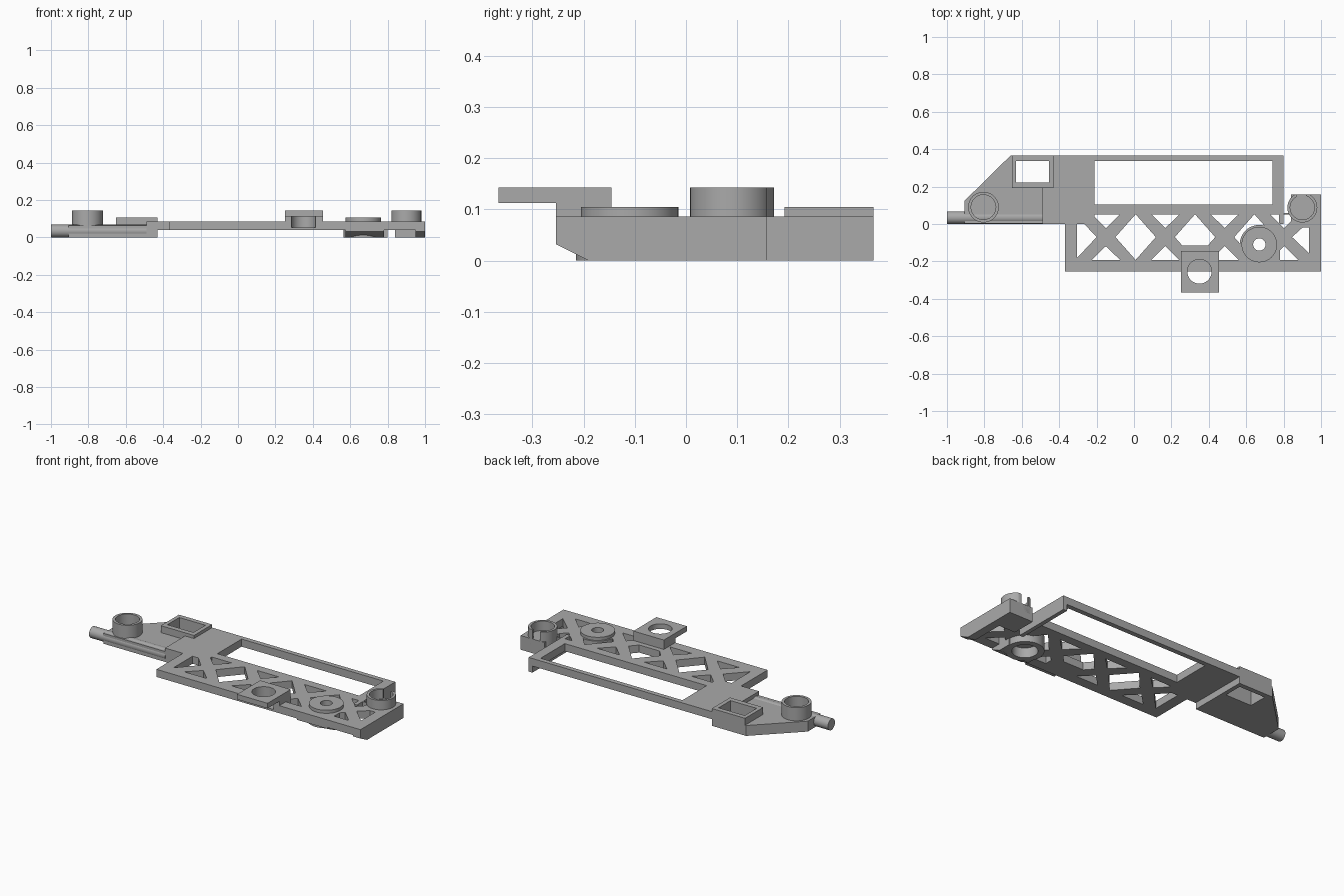
import bpy, bmesh, math

cube = bpy.data.objects.get("Cube")
if cube:
    bpy.data.objects.remove(cube, do_unlink=True)

grey = bpy.data.materials.new("plain_grey")
grey.use_nodes = True
grey.diffuse_color = (0.4, 0.4, 0.4, 1)
grey.node_tree.nodes["Principled BSDF"].inputs["Base Color"].default_value = (0.4, 0.4, 0.4, 1)


def prisms(name, outlines, z0, z1, along_x=False):
    """Extrude outlines from z0 to z1, or (y, z) outlines along x."""
    bm = bmesh.new()
    for pts in outlines:
        place = (lambda p, h: (h, p[0], p[1])) if along_x else (lambda p, h: (p[0], p[1], h))
        low = [bm.verts.new(place(p, z0)) for p in pts]
        high = [bm.verts.new(place(p, z1)) for p in pts]
        bm.faces.new(low[::-1])
        bm.faces.new(high)
        for i in range(len(pts)):
            j = (i + 1) % len(pts)
            bm.faces.new((low[i], low[j], high[j], high[i]))
    bmesh.ops.recalc_face_normals(bm, faces=bm.faces)
    mesh = bpy.data.meshes.new(name)
    bm.to_mesh(mesh)
    bm.free()
    mesh.materials.append(grey)
    obj = bpy.data.objects.new(name, mesh)
    bpy.context.collection.objects.link(obj)
    return obj


def rect(x0, x1, y0, y1):
    return [(x0, y0), (x1, y0), (x1, y1), (x0, y1)]


def disc(x, y, r, n=48):
    return [(x + r * math.cos(2 * math.pi * i / n), y + r * math.sin(2 * math.pi * i / n)) for i in range(n)]


def box(name, x0, x1, y0, y1, z0, z1):
    return prisms(name, [rect(x0, x1, y0, y1)], z0, z1)


def cut(obj, outlines, z0, z1):
    cutter = prisms(obj.name + "_cutter", outlines, z0, z1)
    cutter.hide_render = True
    cutter.hide_set(True)
    mod = obj.modifiers.new("cut", 'BOOLEAN')
    mod.object = cutter
    mod.solver = 'EXACT'
    # Bake the cut, then drop the helper
    bpy.context.view_layer.update()
    graph = bpy.context.evaluated_depsgraph_get()
    mesh = bpy.data.meshes.new_from_object(obj.evaluated_get(graph))
    obj.modifiers.clear()
    obj.data = mesh
    bpy.data.objects.remove(cutter, do_unlink=True)


def smooth(obj):
    bpy.ops.object.select_all(action='DESELECT')
    obj.select_set(True)
    bpy.context.view_layer.objects.active = obj
    bpy.ops.object.shade_smooth_by_angle(angle=math.radians(30))


BOT, TOP = 0.04, 0.086
FRONT, BACK = -0.254, 0.366
boss = (0.67, -0.11)
socket = (0.35, FRONT)

# Lattice plate: triangles and diamonds left between crossed braces
plate = prisms("lattice_plate", [[(-0.37, FRONT), (1, FRONT), (1, 0.06), (0.8, 0.06),
                                  (0.8, 0.105), (-0.37, 0.105)]], BOT, TOP)
mid, half, pitch = -0.07, 0.122, 0.3175
holes = [[(-0.305, mid - half + 0.01), (-0.2, mid), (-0.305, mid + half - 0.01)],
         [(0.935, mid - 0.085), (0.935, mid + 0.05), (0.9, mid + 0.05), (0.845, mid)]]
for k in range(4):
    x = -0.15 + k * pitch
    for s in (-1, 1):
        holes.append([(x - 0.075, mid + s * half), (x + 0.075, mid + s * half), (x, mid + s * 0.048)])
    if k < 3:
        c = x + pitch / 2
        holes.append([(c - 0.108, mid), (c, mid - half), (c + 0.108, mid), (c, mid + half)])
cut(plate, holes, 0, 0.2)
cut(plate, [disc(*socket, 0.065)], 0.052, 0.2)

# Round boss with a chamfered pad under it
pad = prisms("boss_pad", [[(FRONT, 0.032), (-0.19, 0), (-0.11, 0), (-0.11, TOP), (FRONT, TOP)]],
             0.575, 0.78, along_x=True)
drum = prisms("boss_drum", [disc(*boss, 0.105)], 0, TOP)
flange = prisms("boss_flange", [disc(*boss, 0.095)], TOP - 0.02, 0.105)
for part in (pad, drum, flange):
    cut(part, [disc(*boss, 0.033)], -0.1, 0.2)
    cut(part, [disc(*boss, 0.07)], -0.1, 0.06)
    smooth(part)
cut(plate, [disc(*boss, 0.07)], -0.1, 0.06)
cut(plate, [disc(*boss, 0.033)], -0.1, 0.2)
smooth(plate)

# Square socket standing over the front edge
socket_fill = box("socket_fill", 0.25, 0.455, FRONT, -0.115, BOT, TOP)
socket_base = box("socket_base", 0.25, 0.455, FRONT, -0.145, TOP - 0.01, 0.125)
socket_plate = box("socket_plate", 0.25, 0.455, -0.366, -0.145, 0.112, 0.143)
for part in (socket_fill, socket_base, socket_plate):
    cut(part, [disc(*socket, 0.065)], 0.052, 0.3)
    smooth(part)

# Chamfered end wall
prisms("end_wall", [[(FRONT, 0.032), (-0.19, 0), (0.158, 0), (0.158, TOP), (FRONT, TOP)]],
       0.95, 1, along_x=True)

# Open window frame behind the lattice
box("back_rail", -0.215, 0.8, 0.337, BACK, BOT, TOP)
box("window_side", 0.74, 0.8, 0.1, BACK, BOT, TOP)
box("window_rib", 0.775, 0.8, 0.0, BACK, 0, TOP)
link = box("link_plate", -0.49, -0.212, 0, BACK, BOT, TOP)

# Low body with sloped corner
frame_hole = rect(-0.63, -0.455, 0.223, 0.337)
body = prisms("side_body", [[(-0.905, 0.003), (-0.43, 0.003), (-0.43, BACK), (-0.66, BACK),
                             (-0.905, 0.125)]], 0, 0.063)
frame = box("square_frame", -0.653, -0.43, 0.192, BACK, 0.05, 0.105)
for part in (body, frame, link):
    cut(part, [frame_hole], -0.1, 0.3)

# Round rod sunk in the body
smooth(prisms("side_rod", [disc(0.034, 0.034, 0.034)], -1, -0.49, along_x=True))

# Two ring cups
left_cup = prisms("right_cup", [disc(-0.805, 0.09, 0.082)], 0.05, 0.143)
cut(left_cup, [disc(-0.805, 0.09, 0.066)], 0.063, 0.3)
smooth(left_cup)
box("left_cup_base", 0.84, 0.99, 0.01, 0.158, 0, TOP)
cup = prisms("left_cup", [disc(0.9, 0.088, 0.08)], BOT, 0.143)
cut(cup, [disc(0.9, 0.088, 0.065)], TOP, 0.3)
cut(cup, [rect(0.87, 0.92, 0.12, 0.3)], TOP, 0.3)
cut(cup, [rect(0.7, 1.1, 0.158, 0.3)], 0, 0.3)
smooth(cup)
